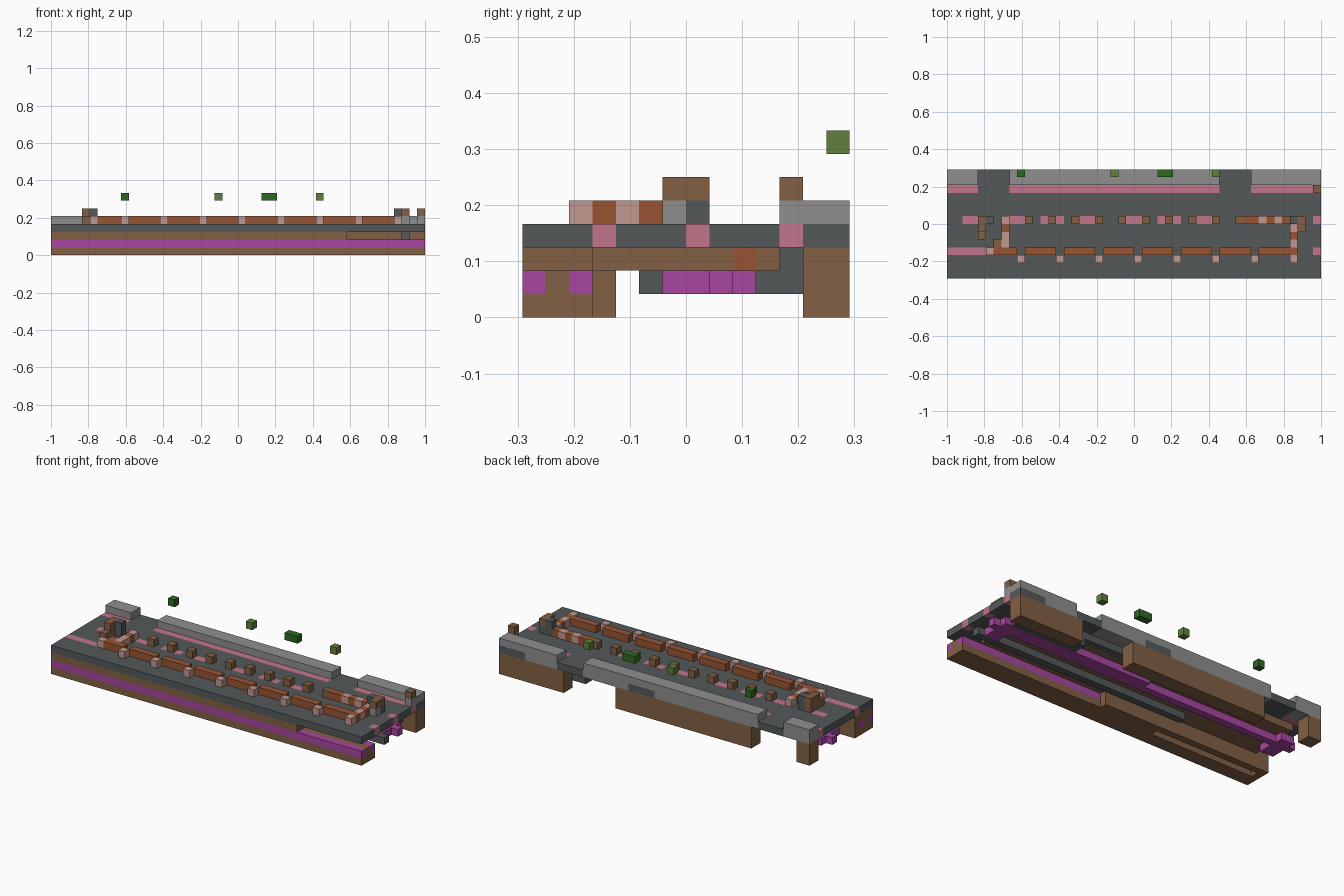
import bpy
import bmesh
import math

if "Cube" in bpy.data.objects:
    bpy.data.objects.remove(bpy.data.objects["Cube"], do_unlink=True)

UNIT = 1 / 24          # edge of one block
NX, NY = 48, 14        # footprint in blocks
cells = {}             # block position -> (part, colour)


def srgb(r, g, b):
    return tuple(((c / 255 + 0.055) / 1.055) ** 2.4 for c in (r, g, b)) + (1.0,)


COLOURS = {
    "brown": srgb(130, 96, 68),
    "slate": srgb(84, 89, 90),
    "purple": srgb(168, 70, 160),
    "pink": srgb(194, 117, 138),
    "rust": srgb(152, 85, 52),
    "pale_rose": srgb(192, 152, 144),
    "grey": srgb(143, 143, 143),
    "leaf_green": srgb(94, 128, 60),
    "dark_green": srgb(45, 105, 36),
}


def make_material(name, colour):
    mat = bpy.data.materials.new(name)
    mat.use_nodes = True
    mat.diffuse_color = colour
    bsdf = mat.node_tree.nodes["Principled BSDF"]
    bsdf.inputs["Base Color"].default_value = colour
    bsdf.inputs["Roughness"].default_value = 0.9
    return mat


MATERIALS = {n: make_material(n, c) for n, c in COLOURS.items()}


def fill(part, colour, xs, ys, zs):
    """Fill an inclusive block range; later parts replace earlier ones."""
    spans = [(s, s) if isinstance(s, int) else s for s in (xs, ys, zs)]
    (x0, x1), (y0, y1), (z0, z1) = spans
    for x in range(x0, x1 + 1):
        for y in range(y0, y1 + 1):
            for z in range(z0, z1 + 1):
                cells[x, y, z] = (part, colour)


def clear(xs, ys, z):
    for x in range(xs[0], xs[1] + 1):
        for y in range(ys[0], ys[1] + 1):
            cells.pop((x, y, z), None)


ALL = (0, NX - 1)

# Front beam with purple channels and a cut-back end
fill("front_beam", "brown", ALL, (0, 2), (0, 2))
fill("front_beam", "brown", (0, 25), 3, (0, 1))
fill("front_channel", "purple", ALL, 0, 1)
fill("inner_channel", "purple", ALL, 2, 1)
clear((38, 47), (0, 2), 2)
clear((1, 16), (2, 2), 0)

# Underframe and rails
fill("underframe", "brown", (0, 44), 3, 2)
fill("underframe", "brown", (2, 44), (4, 10), 2)
fill("underframe_panel", "rust", 44, 9, 2)
fill("rear_joist", "slate", (8, 45), 11, 2)
fill("front_rail", "slate", (15, 47), 5, 1)
fill("rear_rail", "slate", (36, 45), (10, 11), 1)
fill("long_rail", "purple", ALL, 8, 1)
fill("short_rail", "purple", (24, 45), 9, 1)
for x in (1, 45):
    fill("rail_cross", "purple", (x, x + 1), (6, 9), 1)

# Rear foundation walls
for span in ((0, 1), (9, 29), (38, 47)):
    fill("rear_foundation", "brown", span, (12, 13), (0, 2))

# Platform deck with pink edge markings
fill("deck", "slate", ALL, ALL[:1] + (NY - 1,), 3)
fill("front_marking", "pink", (0, 4), 3, 3)
for y in (3, 7):
    fill("end_marking", "pink", 47, y, 3)
for span in ((0, 3), (8, 34), (39, 47)):
    fill("rear_marking", "pink", span, 11, 3)
    fill("rear_wall", "grey", span, (12, 13), (3, 4))
for span in ((24, 27), (44, 47)):
    fill("deck", "slate", span, (12, 13), 3)
for span in ((2, 3), (8, 9), 12, 14, (17, 18), (23, 24), 27, 29, (32, 33)):
    fill("middle_marking", "pink", span, 7, 3)

# Middle row of bollards
for x in range(10, 38, 3):
    fill("bollard", "brown", x, 7, 4)

# Brick kerb with pale posts along the front
fill("kerb", "rust", (6, 44), 3, 4)
for x in range(9, 44, 5):
    clear((x, x), (3, 3), 4)
for x in range(9, 45, 5):
    fill("kerb_post", "pale_rose", x, 2, 4)
fill("kerb_post", "pale_rose", 5, 3, 4)
fill("kerb_corner", "brown", 6, 4, 4)

# Kerb returns at both ends and along the middle
fill("kerb_return", "rust", 7, (4, 6), 4)
fill("kerb_return", "rust", 44, (4, 7), 4)
fill("kerb_return", "rust", (38, 43), 7, 4)
for x, y in ((7, 4), (7, 5), (7, 7), (44, 4), (44, 6), (40, 7), (42, 7)):
    fill("kerb_return_block", "pale_rose", x, y, 4)

# Gate pillars
fill("gate_pillar", "brown", 4, (5, 7), 4)
fill("gate_pillar", "brown", 4, (6, 7), 5)
fill("gate_pillar", "brown", 45, (6, 7), 5)
fill("pillar_base", "grey", 45, 6, 4)
fill("pillar_core", "slate", 45, 7, 4)
fill("gate_lamp", "slate", 5, 7, (4, 5))
fill("gate_lamp", "slate", 44, 7, (4, 5))

# Rear corner post
fill("corner_post", "grey", 47, 11, 4)
fill("corner_post_cap", "brown", 47, 11, 5)

# Floating foliage
for span, shade in ((9, "dark_green"), (21, "leaf_green"),
                    ((27, 28), "dark_green"), (34, "leaf_green")):
    fill("foliage", shade, span, 13, 7)


def build_part(part, colour, blocks):
    """Build the exposed skin of one part and merge its flat faces."""
    bm = bmesh.new()
    corners = {}

    def vert(p):
        if p not in corners:
            corners[p] = bm.verts.new(((p[0] - NX / 2) * UNIT,
                                       (p[1] - NY / 2) * UNIT, p[2] * UNIT))
        return corners[p]

    for block in blocks:
        for axis in range(3):
            u, v = (axis + 1) % 3, (axis + 2) % 3
            for side in (0, 1):
                near = list(block)
                near[axis] += 2 * side - 1
                if tuple(near) in cells:
                    continue
                ring = []
                for du, dv in ((0, 0), (1, 0), (1, 1), (0, 1)):
                    p = list(block)
                    p[axis] += side
                    p[u] += du
                    p[v] += dv
                    ring.append(vert(tuple(p)))
                bm.faces.new(ring if side else ring[::-1])
    bmesh.ops.dissolve_limit(bm, angle_limit=math.radians(1),
                             verts=bm.verts[:], edges=bm.edges[:])
    bmesh.ops.triangulate(bm, faces=[f for f in bm.faces if len(f.verts) > 4])
    mesh = bpy.data.meshes.new(part)
    bm.to_mesh(mesh)
    bm.free()
    mesh.materials.append(MATERIALS[colour])
    bpy.context.collection.objects.link(bpy.data.objects.new(part, mesh))


groups = {}
for block, key in cells.items():
    groups.setdefault(key, []).append(block)
for (part, colour), blocks in groups.items():
    build_part(part, colour, blocks)
